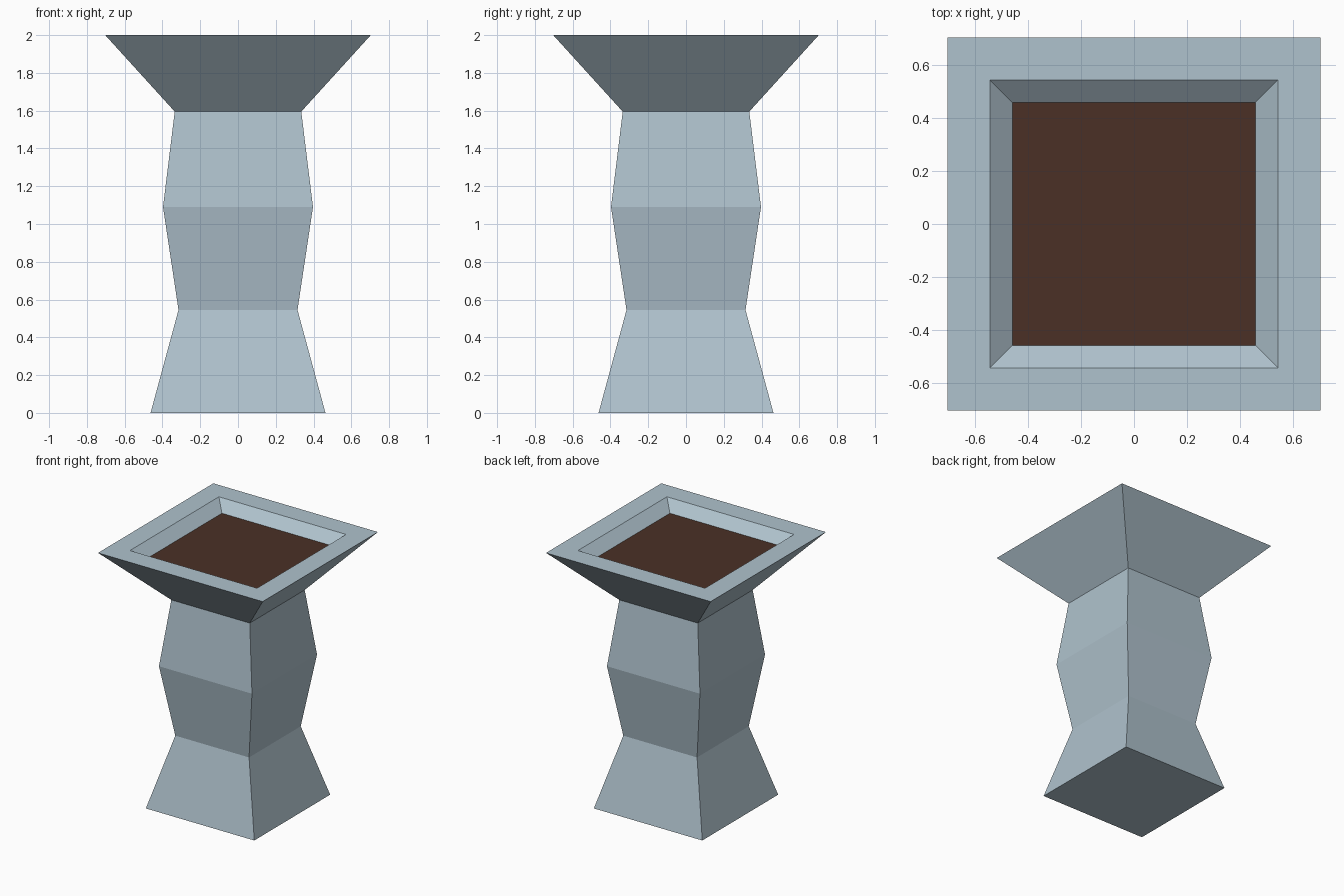
import bpy, bmesh

if "Cube" in bpy.data.objects:
    bpy.data.objects.remove(bpy.data.objects["Cube"])


def material(name, rgb):
    m = bpy.data.materials.new(name)
    m.diffuse_color = (*rgb, 1)
    m.use_nodes = True
    m.node_tree.nodes["Principled BSDF"].inputs["Base Color"].default_value = m.diffuse_color
    return m


def add_object(name, bm, mat):
    bmesh.ops.recalc_face_normals(bm, faces=bm.faces)
    me = bpy.data.meshes.new(name)
    bm.to_mesh(me)
    bm.free()
    me.materials.append(mat)
    ob = bpy.data.objects.new(name, me)
    bpy.context.collection.objects.link(ob)
    return ob


def square(bm, r, z):
    return [bm.verts.new((x * r, y * r, z)) for x, y in ((-1, -1), (1, -1), (1, 1), (-1, 1))]


stone = material("pale blue grey stone", (0.43, 0.54, 0.61))
earth = material("dark brown soil", (0.07, 0.03, 0.019))

SOIL_R, SOIL_Z = 0.458, 1.928

# Square pedestal planter: (half width, height) from the foot up and over the rim
profile = [(0.463, 0), (0.315, 0.545), (0.397, 1.09), (0.335, 1.595),
           (0.703, 2), (0.543, 2), (SOIL_R, SOIL_Z)]
bm = bmesh.new()
rings = [square(bm, r, z) for r, z in profile]
for a, b in zip(rings, rings[1:]):
    for i in range(4):
        j = (i + 1) % 4
        bm.faces.new((a[i], a[j], b[j], b[i]))
bm.faces.new(rings[0][::-1])
planter = add_object("pedestal_planter", bm, stone)

# Soil surface filling the recess
bm = bmesh.new()
bm.faces.new(square(bm, SOIL_R, SOIL_Z))
soil = add_object("soil", bm, earth)
for ob in (planter, soil):
    for p in ob.data.polygons:
        p.use_smooth = False
# The soil faces upward
if soil.data.polygons[0].normal.z < 0:
    soil.data.flip_normals()
